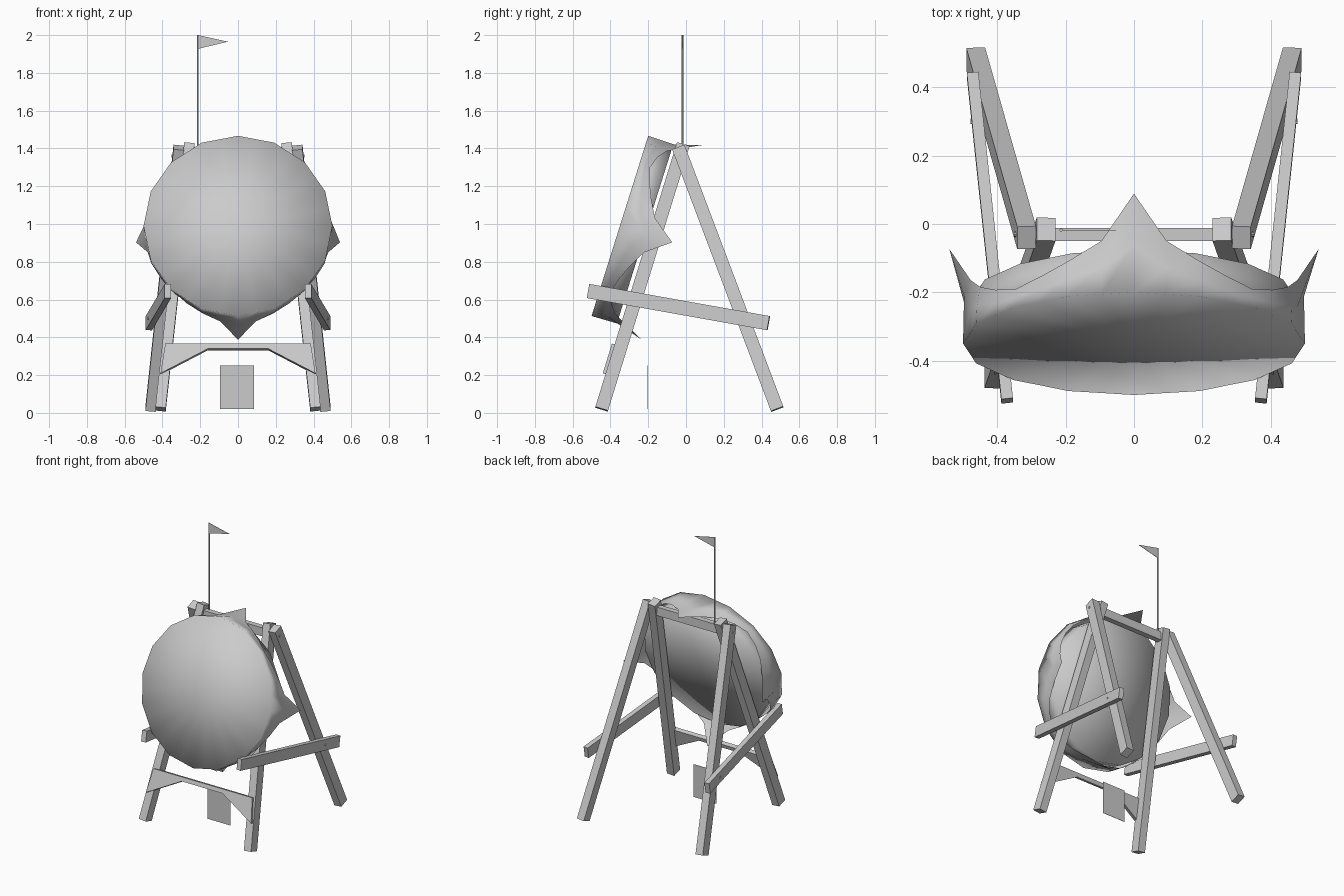
import bpy, bmesh, math
from mathutils import Vector, Matrix

cube = bpy.data.objects.get("Cube")
if cube:
    bpy.data.objects.remove(cube, do_unlink=True)

grey = bpy.data.materials.new("plain grey")
grey.use_nodes = True
grey.diffuse_color = (0.6, 0.6, 0.6, 1)
grey.node_tree.nodes["Principled BSDF"].inputs["Base Color"].default_value = (0.6, 0.6, 0.6, 1)


def make(name, verts, faces, smooth=False, recalc=True):
    """Mesh object from vertices and faces."""
    mesh = bpy.data.meshes.new(name)
    mesh.from_pydata([tuple(v) for v in verts], [], faces)
    if recalc:
        bm = bmesh.new()
        bm.from_mesh(mesh)
        bmesh.ops.recalc_face_normals(bm, faces=bm.faces)
        bm.to_mesh(mesh)
        bm.free()
    for p in mesh.polygons:
        p.use_smooth = smooth
    mesh.materials.append(grey)
    obj = bpy.data.objects.new(name, mesh)
    bpy.context.collection.objects.link(obj)
    return obj


def beam(name, p, q, width, height):
    """Straight timber from p to q; width runs sideways (x)."""
    p, q = Vector(p), Vector(q)
    d = (q - p).normalized()
    side = (Vector((1, 0, 0)) - d * d.x).normalized()
    up = d.cross(side)
    offs = [side * sx * width / 2 + up * sy * height / 2
            for sx, sy in ((-1, -1), (1, -1), (1, 1), (-1, 1))]
    verts = [p + o for o in offs] + [q + o for o in offs]
    faces = [(0, 1, 2, 3), (4, 5, 6, 7)]
    faces += [(i, (i + 1) % 4, (i + 1) % 4 + 4, i + 4) for i in range(4)]
    return make(name, verts, faces)


def extrude(name, outline, offset):
    """Flat outline thickened along an offset vector."""
    n = len(outline)
    pts = [Vector(v) for v in outline]
    faces = [tuple(range(n)), tuple(range(n, 2 * n))]
    faces += [(i, (i + 1) % n, (i + 1) % n + n, i + n) for i in range(n)]
    return make(name, pts + [v + Vector(offset) for v in pts], faces)


def rod(name, p, q, radius, sides=8):
    """Round rod from p to q."""
    p, q = Vector(p), Vector(q)
    rot = (q - p).to_track_quat('Z', 'Y').to_matrix().to_4x4()
    bm = bmesh.new()
    bmesh.ops.create_cone(bm, cap_ends=True, segments=sides, radius1=radius,
                          radius2=radius, depth=(q - p).length,
                          matrix=Matrix.Translation((p + q) / 2) @ rot)
    mesh = bpy.data.meshes.new(name)
    bm.to_mesh(mesh)
    bm.free()
    mesh.materials.append(grey)
    obj = bpy.data.objects.new(name, mesh)
    bpy.context.collection.objects.link(obj)
    return obj


# Tilted frame of the round target
CENTRE = Vector((0, -0.35, 0.99))
UP = Vector((0, 0.3, 0.954))
BACK = Vector((0, 0.954, -0.3))


def on_target(angle, r, depth):
    return CENTRE + Vector((1, 0, 0)) * r * math.sin(angle) + UP * r * math.cos(angle) + BACK * depth


def fan(start, n, hub):
    return [(hub, start + i, start + (i + 1) % n) for i in range(n)]


def band(a, b, n):
    return [(a + i, a + (i + 1) % n, b + (i + 1) % n, b + i) for i in range(n)]


# Cloth cover: round front with four corners folded to the back
N = 32
DEPTH = [0.29, 0.165, 0.115, 0.08, 0.06, 0.08, 0.115, 0.165]
front, mid, edge = [], [], []
for k in range(N):
    a = 2 * math.pi * k / N
    r = 0.5 if k % 2 == 0 else 0.49
    d = DEPTH[k % 8]
    front.append(on_target(a, r, 0))
    mid.append(on_target(a, r - 0.003, d * 0.5))
    edge.append(on_target(a, 0.54 if k % 8 == 0 else 0.487, d))
verts = [on_target(0, 0, 0)] + front + mid + edge
make("target_cloth", verts,
     fan(1, N, 0) + band(1, 1 + N, N) + band(1 + N, 1 + 2 * N, N), smooth=True)

# Straw body behind the cloth
M = 16
rings = [[on_target(2 * math.pi * k / M, 0.472, d) for k in range(M)] for d in (0.012, 0.14)]
verts = [on_target(0, 0, 0.012), on_target(0, 0, 0.14)] + rings[0] + rings[1]
make("target_body", verts,
     fan(2, M, 0) + fan(2 + M, M, 1) + band(2, 2 + M, M), smooth=True)

# Legs, side braces and bolts, mirrored left and right
for s, side in ((1, "left"), (-1, "right")):
    beam("front_leg_" + side, (s * 0.41, -0.447, 0.02), (s * 0.257, -0.015, 1.42), 0.055, 0.07)
    beam("rear_leg_" + side, (s * 0.463, 0.483, 0.02), (s * 0.314, -0.04, 1.405), 0.055, 0.07)
    beam("side_brace_" + side, (s * 0.371, -0.517, 0.645), (s * 0.472, 0.437, 0.475), 0.034, 0.076)
    for x, y, z in ((0.408, -0.27, 0.602), (0.475, 0.30, 0.50), (0.348, -0.03, 1.36)):
        rod("bolt_" + side, (s * (x - 0.03), y, z), (s * (x + 0.003), y, z), 0.008)

# Top rail joining the legs
extrude("top_rail", [(-0.24, -0.05, 1.33), (0.24, -0.05, 1.33),
                     (0.24, -0.05, 1.39), (-0.24, -0.05, 1.39)], (0, 0.038, 0))

# Arched lower rail lying along the front legs
arch = [(-0.385, 0.367), (-0.41, 0.21), (-0.16, 0.34), (0.16, 0.34), (0.41, 0.21), (0.385, 0.367)]
extrude("arched_rail", [(x, -0.392 - (0.367 - z) * 0.308, z) for x, z in arch], (0, 0.028, -0.009))

# Flag pole and pennant
rod("flag_pole", (-0.213, -0.018, 1.36), (-0.213, -0.018, 2.0), 0.005, 6)
extrude("pennant", [(-0.21, -0.019, 2.0), (-0.21, -0.019, 1.928), (-0.053, -0.019, 1.965)], (0, 0.002, 0))

# Hanging panel below the target
extrude("panel", [(-0.094, -0.206, 0.02), (0.086, -0.206, 0.02),
                  (0.086, -0.206, 0.25), (-0.094, -0.206, 0.25)], (0, 0.002, 0))
